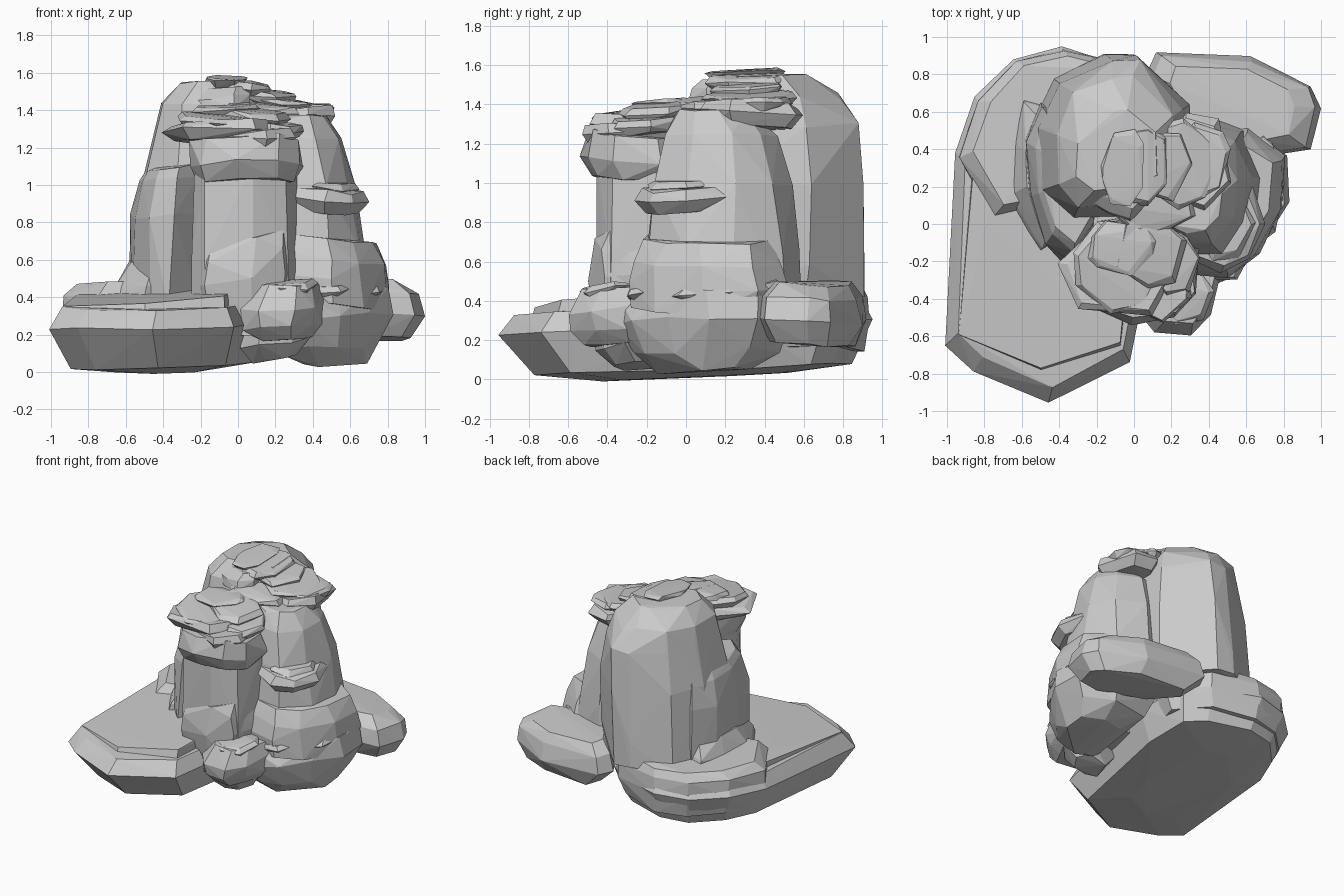
import bpy, bmesh, math, random
from mathutils import Vector

random.seed(7)


def hull_object(name, groups):
    """Make one object out of the faceted hulls of several point groups."""
    bm = bmesh.new()
    for pts in groups:
        verts = [bm.verts.new(p) for p in pts]
        res = bmesh.ops.convex_hull(bm, input=verts)
        junk = [v for v in res["geom_interior"] + res["geom_unused"]
                if isinstance(v, bmesh.types.BMVert) and v.is_valid]
        bmesh.ops.delete(bm, geom=list(set(junk)), context='VERTS')
    bmesh.ops.recalc_face_normals(bm, faces=bm.faces)
    me = bpy.data.meshes.new(name)
    bm.to_mesh(me)
    bm.free()
    ob = bpy.data.objects.new(name, me)
    bpy.context.collection.objects.link(ob)
    return ob


def levels_points(outline, levels, tilt=(0, 0), jit=0.015):
    """Stack scaled and shifted copies of a plan outline; levels are (z, scale, dx, dy)."""
    cx = sum(p[0] for p in outline) / len(outline)
    cy = sum(p[1] for p in outline) / len(outline)
    j = lambda: random.uniform(-jit, jit)
    pts = []
    for z, s, dx, dy in levels:
        for x, y in outline:
            ox, oy = (x - cx) * s, (y - cy) * s
            pts.append(Vector((cx + ox + dx + j(), cy + oy + dy + j(),
                               z + tilt[0] * ox + tilt[1] * oy + j())))
    return pts


def rock(name, outline, levels, tilt=(0, 0), jit=0.015):
    return hull_object(name, [levels_points(outline, levels, tilt, jit)])


def ledges(name, plates):
    """Thin irregular plates: (x, y, z, rx, ry, thickness, tilt_x, tilt_y)."""
    groups = []
    for x, y, z, rx, ry, h, tx, ty in plates:
        n, a0 = random.choice((6, 7, 8)), random.random() * 6
        out = []
        for i in range(n):
            a = a0 + math.tau * i / n + random.uniform(-.25, .25)
            out.append((x + rx * math.cos(a), y + ry * math.sin(a)))
        groups.append(levels_points(out, [(z, .8, 0, 0), (z + h * .6, 1, 0, 0),
                                          (z + h, .88, 0, 0)], (tx, ty), .012))
    return hull_object(name, groups)


# Broad base slab with a thin raised plate on top and a higher back part
slab = [(-1, -.65), (-.85, -.78), (-.45, -.95), (-.03, -.73), (.05, -.3), (.18, .3),
        (.14, .7), (-.02, .84), (-.38, .95), (-.64, .89), (-.85, .68), (-.96, .38), (-.91, 0)]
rock("base_slab", slab, [(.02, .5, 0, 0), (.05, .85, .02, .02), (.27, 1, 0, 0), (.375, .92, .01, 0)],
     (.01, .04), .01)
rock("slab_top_plate", [(-.94, -.6), (-.5, -.79), (-.07, -.65), (0, 0), (-.2, .6), (-.6, .8),
                        (-.85, .5), (-.8, 0)],
     [(.36, 1, 0, 0), (.42, .98, 0, 0)], (.06, .07), .005)
rock("slab_back_rise", [(-.95, .36), (-.84, .67), (-.63, .88), (-.37, .94), (0, .85), (.2, .6), (.1, .2), (-.76, .02)],
     [(.15, .9, 0, 0), (.3, 1, 0, 0), (.42, .97, 0, 0), (.48, .86, .01, 0)], (.02, 0), .012)

# Tall back column
rock("back_column", [(-.5, .15), (-.52, .5), (-.4, .76), (-.14, .89), (.02, .91), (.3, .62),
                     (.32, .2), (0, .02), (-.35, 0)],
     [(.42, 1, -.02, 0), (.6, 1, -.01, 0), (1.0, .99, .01, .01), (1.3, .87, .02, .02),
      (1.44, .76, .02, .0), (1.54, .5, .02, -.05)], (0, 0), .02)
rock("summit_plate", [(-.37, .2), (-.15, .72), (.04, .5), (.06, .1), (-.02, .02), (-.15, .06)],
     [(1.4, 1, 0, 0), (1.47, .97, 0, 0), (1.52, .75, .03, 0)], (.1, 0), .01)

# Left column and its flared foot
rock("left_column", [(-.58, .15), (-.58, .45), (-.5, .66), (-.25, .6), (-.2, 0), (-.36, -.23), (-.48, -.12)],
     [(.36, 1.0, 0, 0), (.85, .95, .01, 0), (1.04, .84, .03, 0), (1.1, .7, .05, 0)], (.1, .05))
rock("left_foot", [(-.7, .15), (-.67, .45), (-.6, .68), (-.35, .6), (-.3, 0), (-.5, -.15)],
     [(.38, 1, 0, 0), (.48, .95, .02, 0), (.6, .7, .06, 0)], (.15, .05))

# Front column
rock("front_column", [(-.25, -.3), (-.18, -.42), (.08, -.46), (.26, -.38), (.32, -.15), (.25, .1), (-.22, .1)],
     [(.2, 1, 0, 0), (.6, 1, 0, 0), (1.1, .95, 0, 0)], (0, 0), .01)
rock("front_column_collar", [(-.23, -.3), (-.17, -.44), (.08, -.48), (.25, -.42), (.31, -.2), (.2, 0), (-.15, 0)],
     [(.3, .9, 0, 0), (.5, 1.03, 0, 0), (.62, 1, 0, 0), (.72, .92, .01, .01)], (.15, 0), .012)

# Right column
rock("right_column", [(.1, -.1), (.3, -.21), (.5, -.19), (.65, 0), (.69, .25), (.58, .48), (.35, .58), (.1, .5)],
     [(.35, 1.05, .01, 0), (.65, 1, 0, 0), (1.0, .88, -.03, 0), (1.25, .72, -.05, 0), (1.36, .5, -.07, -.03)])

# Boulders around the right foot
rock("right_foot_low", [(.15, -.25), (.35, -.36), (.55, -.26), (.7, -.08), (.82, .12), (.82, .38),
                        (.6, .55), (.2, .5)],
     [(.05, .5, 0, 0), (.14, .82, 0, 0), (.3, 1, 0, 0), (.42, .9, 0, 0)], (.06, .02), .02)
rock("right_foot_mid", [(.28, -.24), (.5, -.27), (.66, -.15), (.78, .08), (.78, .35), (.6, .5), (.25, .45)],
     [(.36, 1, 0, 0), (.48, 1.06, 0, 0), (.6, 1, 0, 0), (.71, .87, -.02, 0)], (-.1, 0), .015)
rock("front_boulder", [(.02, -.46), (.1, -.58), (.3, -.61), (.4, -.47), (.47, -.28), (.35, -.14), (.08, -.2)],
     [(.19, .7, 0, .03), (.25, .95, 0, 0), (.35, 1, 0, 0), (.47, .78, .02, .02)], (.04, .06), .015)
rock("front_boulder_foot", [(.02, -.35), (.1, -.47), (.28, -.42), (.4, -.3), (.3, -.1), (.06, -.15)],
     [(.07, .6, 0, .03), (.16, 1, 0, 0), (.3, .95, 0, 0)], (.1, .05), .015)
rock("back_right_boulder", [(.06, .8), (.12, .92), (.63, .89), (.95, .74), (1, .62), (.95, .4),
                            (.72, .36), (.25, .5)],
     [(.18, .75, .02, 0), (.3, 1, 0, 0), (.42, .93, 0, 0), (.49, .72, -.02, 0)], (-.03, -.06), .01)

# Thin ledges wrapped around the right side
ledges("side_ledges", [
    (.46, .02, .86, .23, .29, .12, -.1, .06), (.47, .02, .96, .17, .22, .05, -.05, .05),
    (.42, -.1, .41, .26, .24, .06, .1, .1),
    (.26, -.38, .42, .17, .17, .06, .05, .1), (.66, .2, .42, .15, .3, .07, -.2, .1)])

# Overhanging cap on the front column
rock("front_cap", [(-.27, -.3), (-.2, -.46), (0, -.53), (.22, -.5), (.33, -.36), (.33, -.12), (.1, .05), (-.2, .02)],
     [(1.01, .87, 0, .03), (1.11, 1, 0, 0), (1.24, .92, 0, 0)], (.04, -.08), .018)
ledges("front_cap_ledges", [
    (-.08, -.25, 1.23, .33, .28, .1, .02, -.06), (.12, -.28, 1.2, .22, .26, .09, .05, 0),
    (-.07, -.22, 1.3, .27, .27, .07, -.05, .05), (.08, -.15, 1.33, .22, .2, .07, -.1, .1),
    (-.07, -.12, 1.36, .18, .16, .06, .05, 0), (.2, -.2, 1.26, .15, .2, .07, -.1, .1)])

# Stacked ledges on the summit
ledges("summit_ledges", [
    (.34, .34, 1.28, .2, .27, .12, .1, -.05), (.35, .33, 1.37, .17, .22, .06, .05, 0),
    (.25, .32, 1.4, .2, .25, .06, -.1, 0), (.14, .32, 1.44, .18, .22, .07, -.08, .05),
    (.03, .32, 1.49, .17, .23, .06, -.1, .03), (-.06, .3, 1.53, .12, .22, .045, .05, .03),
    (.1, .1, 1.35, .24, .16, .08, -.1, .05)])
